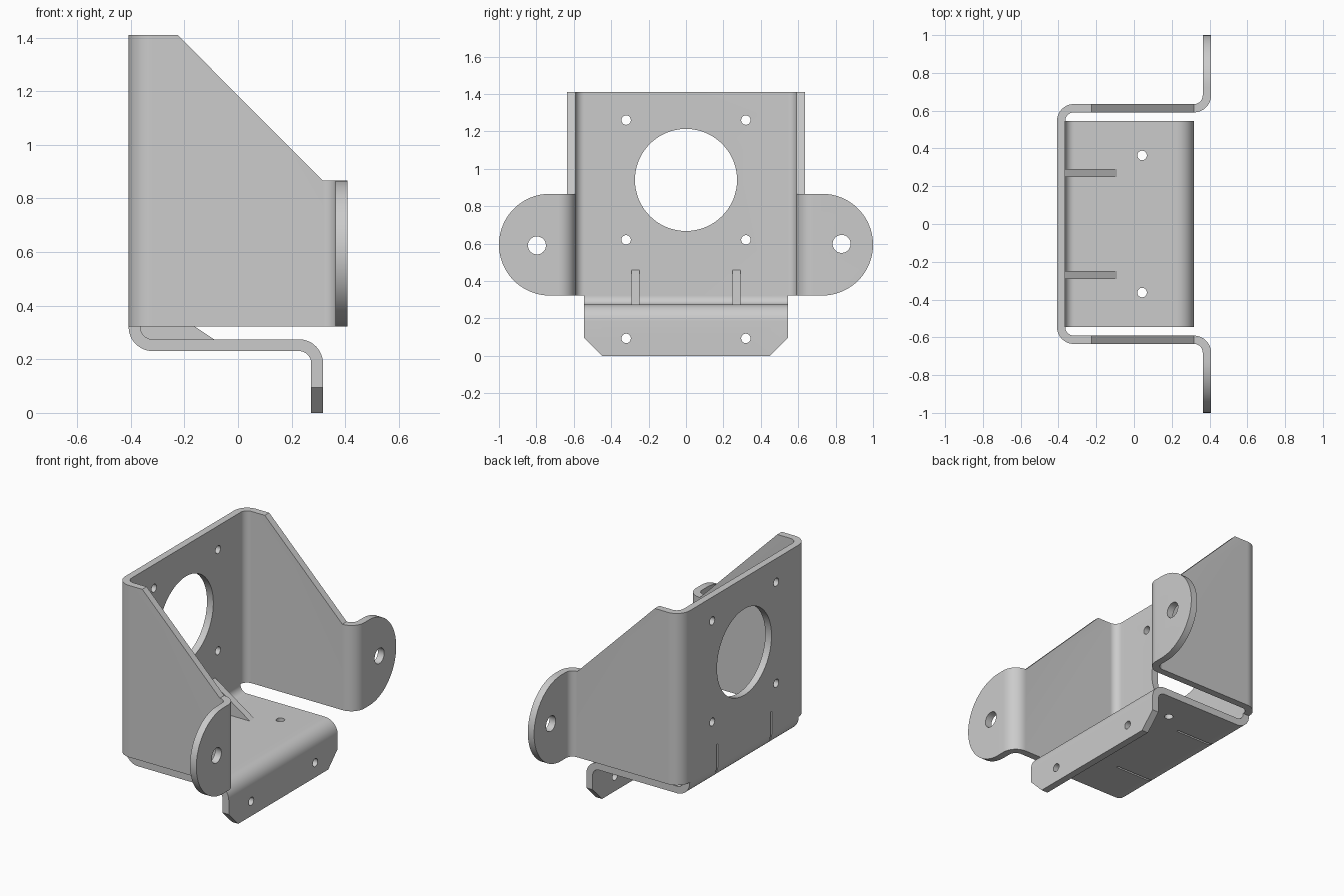
import bpy, bmesh
from math import sin, cos, pi
from mathutils import Vector

if "Cube" in bpy.data.objects:
    bpy.data.objects.remove(bpy.data.objects["Cube"])

T = 0.044       # sheet thickness
R = 0.068       # bend radius on the centre line
BASE = 0.3225   # lower edge of the walls


def prism(name, pts, axis, lo, hi):
    """Extrude a 2D outline along an axis: z uses (x,y), y uses (x,z), x uses (y,z)."""
    place = {'z': lambda a, b, c: (a, b, c),
             'y': lambda a, b, c: (a, c, b),
             'x': lambda a, b, c: (c, a, b)}[axis]
    bm = bmesh.new()
    face = bm.faces.new([bm.verts.new(place(p[0], p[1], lo)) for p in pts])
    ext = bmesh.ops.extrude_face_region(bm, geom=[face])
    verts = [v for v in ext['geom'] if isinstance(v, bmesh.types.BMVert)]
    bmesh.ops.translate(bm, verts=verts, vec=place(0, 0, hi - lo))
    bmesh.ops.recalc_face_normals(bm, faces=bm.faces)
    mesh = bpy.data.meshes.new(name)
    bm.to_mesh(mesh)
    bm.free()
    ob = bpy.data.objects.new(name, mesh)
    bpy.context.collection.objects.link(ob)
    return ob


def arc(cx, cy, r, a0, a1, n):
    return [(cx + r * cos(a0 + (a1 - a0) * i / n),
             cy + r * sin(a0 + (a1 - a0) * i / n)) for i in range(n + 1)]


def bent_sheet(path, n=12):
    """Outline of a sheet of thickness T following a path with rounded right-angle bends."""
    P = [Vector(p) for p in path]
    left, right = [], []

    def add(p, d):
        nrm = Vector((-d.y, d.x)) * T / 2
        left.append(p + nrm)
        right.append(p - nrm)

    add(P[0], (P[1] - P[0]).normalized())
    for a, b, c in zip(P, P[1:], P[2:]):
        d0, d1 = (b - a).normalized(), (c - b).normalized()
        centre = b - d0 * R + d1 * R
        for i in range(n + 1):
            t = pi / 2 * i / n
            add(centre - d1 * R * cos(t) + d0 * R * sin(t), d0 * cos(t) + d1 * sin(t))
    add(P[-1], (P[-1] - P[-2]).normalized())
    return left + right[::-1]


def boolean(ob, cutter, op='DIFFERENCE'):
    m = ob.modifiers.new('cut', 'BOOLEAN')
    m.operation, m.solver, m.object = op, 'EXACT', cutter
    bpy.context.view_layer.objects.active = ob
    bpy.ops.object.modifier_apply(modifier=m.name)
    bpy.data.objects.remove(cutter)


def hole(ob, a, b, r, axis, lo, hi):
    boolean(ob, prism('cutter', arc(a, b, r, 0, 2 * pi * 63 / 64, 63), axis, lo, hi))


# Back plate, side walls and ears: one folded strip
walls = prism('folded_walls', bent_sheet([
    (.386, -1.05), (.386, -.613), (-.386, -.613),
    (-.386, .613), (.386, .613), (.386, 1.05)]), 'z', BASE, 1.41)

# Sloped front edge of the side walls
boolean(walls, prism('cutter', [(-.226, 1.41), (.317, .866), (.6, .866), (.6, 1.6), (-.226, 1.6)],
                     'y', -1.2, 1.2))

# Rounded ear ends
for s in (-1, 1):
    curve = [(s * y, z) for y, z in arc(.728, .594, .272, -pi / 2, pi / 2, 40)]
    boolean(walls, prism('cutter', [(s * .728, .2)] + curve +
                         [(s * .728, 1), (s * 1.2, 1), (s * 1.2, .2)], 'x', .3, .5))

# Holes in ears and back plate
hole(walls, -.797, .59, .048, 'x', .3, .5)
hole(walls, .832, .598, .048, 'x', .3, .5)
hole(walls, 0, .94, .273, 'x', -.5, -.3)
for y in (-.32, .32):
    for z in (.62, 1.26):
        hole(walls, y, z, .025, 'x', -.5, -.3)

# Bottom shelf with a downturned flange
shelf = prism('bottom_shelf', bent_sheet([
    (-.386, BASE), (-.386, .2525), (.295, .2525), (.295, 0)]), 'y', -.545, .545)
for s in (-1, 1):
    boolean(shelf, prism('cutter', [(s * .45, 0), (s * .545, .095), (s * .6, .095),
                                    (s * .6, -.1), (s * .45, -.1)], 'x', .2, .4))
    hole(shelf, s * .32, .093, .025, 'x', .2, .4)
    hole(shelf, .043, s * .363, .025, 'z', .15, .35)

# Gussets in the inner corner, with thin grooves on the outside
for s, side in ((-1, 'left'), (1, 'right')):
    y = s * .27
    prism('gusset_' + side, [(-.372, .268), (-.09, .268), (-.09, .2745), (-.366, .46),
                             (-.372, .46)], 'y', y - .022, y + .022)
    for ob in (walls, shelf):
        boolean(ob, prism('cutter', [(-.45, .46), (-.395, .46), (-.395, .243), (-.1, .243),
                                     (-.1, .18), (-.45, .18)], 'y', y - .006, y + .006))

# Smooth bends and holes, sharp sheet edges
for ob in bpy.context.collection.objects:
    ob.select_set(True)
bpy.context.view_layer.objects.active = walls
bpy.ops.object.shade_smooth_by_angle(angle=.5)
